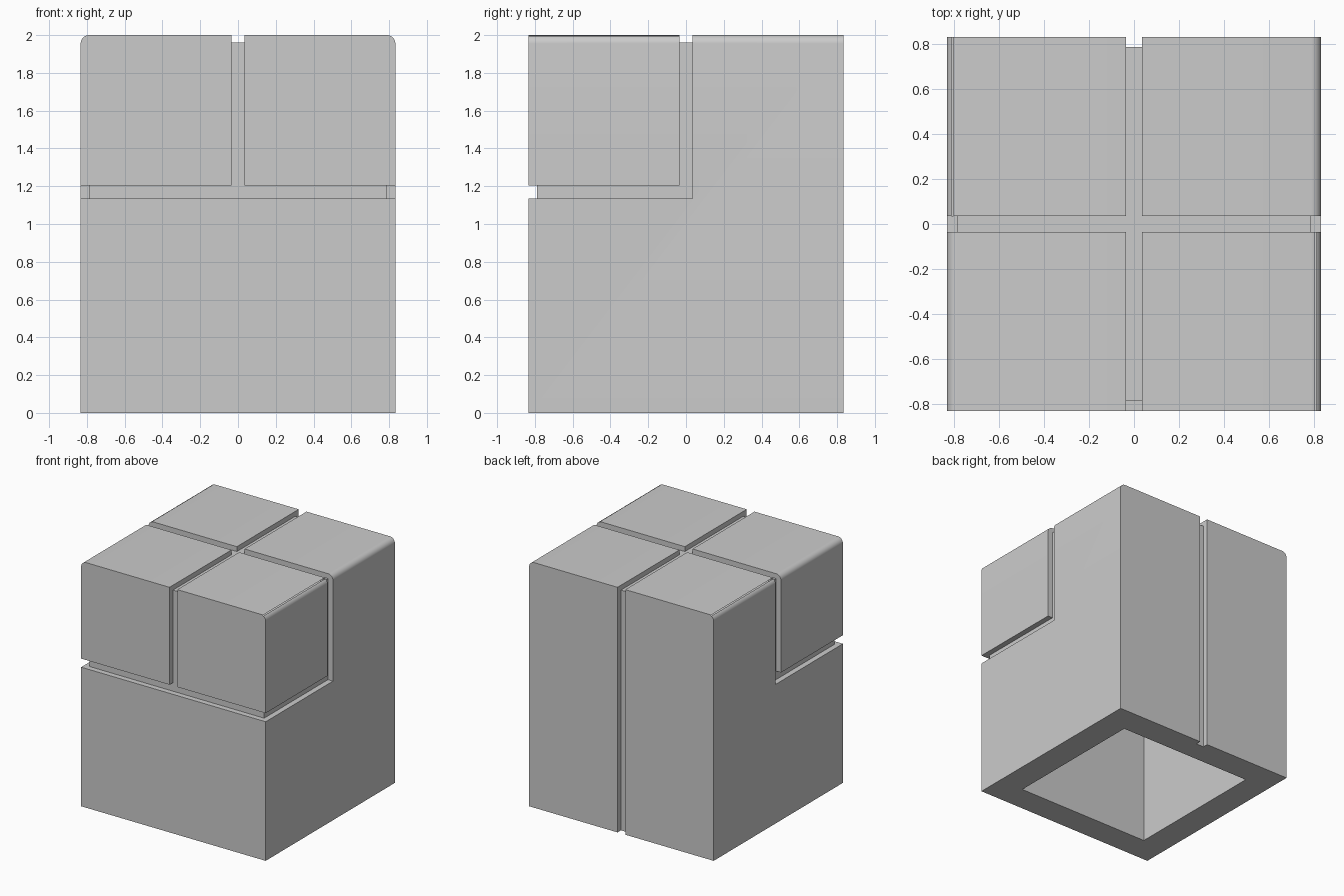
import bpy, bmesh

if "Cube" in bpy.data.objects:
    bpy.data.objects.remove(bpy.data.objects["Cube"])

H = 0.833      # half width of the block
F = 0.788      # distance from the centre to the groove floors
G = 0.035      # half width of a groove
OUT = 0.95     # cutters reach past the surface
TOP = 2.0
TOP_FLOOR = 1.96
LOW, HIGH = 1.135, 1.205   # horizontal groove


def box(name, lo, hi):
    """Box between two corners."""
    bm = bmesh.new()
    bmesh.ops.create_cube(bm, size=1)
    for v in bm.verts:
        v.co = [hi[i] if v.co[i] > 0 else lo[i] for i in range(3)]
    mesh = bpy.data.meshes.new(name)
    bm.to_mesh(mesh)
    bm.free()
    obj = bpy.data.objects.new(name, mesh)
    bpy.context.collection.objects.link(obj)
    return obj


# Grey material
grey = bpy.data.materials.new("light grey")
grey.use_nodes = True
grey.diffuse_color = (0.6, 0.6, 0.6, 1)
grey.node_tree.nodes["Principled BSDF"].inputs["Base Color"].default_value = grey.diffuse_color

# Main block, rounded along its two upper side edges
block = box("grooved_block", (-H, -H, 0), (H, H, TOP))
bm = bmesh.new()
bm.from_mesh(block.data)
edges = [e for e in bm.edges
         if all(v.co.z > 1 for v in e.verts) and e.verts[0].co.x == e.verts[1].co.x]
bmesh.ops.bevel(bm, geom=edges, offset=0.045, segments=8, profile=0.5, affect='EDGES')
bm.to_mesh(block.data)
bm.free()
block.data.materials.append(grey)

# Cutters: hollow underside, top cross, front and back grooves
cutters = [
    box("cavity_cutter", (-0.61, -0.61, -0.1), (0.61, 0.61, 1.78)),
    box("top_long_cutter", (-G, -OUT, TOP_FLOOR), (G, OUT, 2.1)),
    box("top_cross_cutter", (-OUT, -G, TOP_FLOOR), (OUT, G, 2.1)),
    box("back_cutter", (-G, F, -0.1), (G, OUT, 2.1)),
    box("front_upright_cutter", (-G, -OUT, LOW), (G, -F, 2.1)),
    box("front_level_cutter", (-OUT, -OUT, LOW), (OUT, -F, HIGH)),
]
# L-shaped groove on each side
for side, x0, x1 in (("left", F, OUT), ("right", -OUT, -F)):
    cutters.append(box(side + "_upright_cutter", (x0, -G, LOW), (x1, G, 2.1)))
    cutters.append(box(side + "_level_cutter", (x0, -OUT, LOW), (x1, G, HIGH)))

for cutter in cutters:
    mod = block.modifiers.new(cutter.name, 'BOOLEAN')
    mod.operation = 'DIFFERENCE'
    mod.solver = 'EXACT'
    mod.object = cutter

# Bake the cuts and discard the cutters
bpy.context.view_layer.update()
depsgraph = bpy.context.evaluated_depsgraph_get()
result = bpy.data.meshes.new_from_object(block.evaluated_get(depsgraph))
block.modifiers.clear()
block.data = result
for cutter in cutters:
    bpy.data.objects.remove(cutter)

bpy.ops.object.select_all(action='DESELECT')
block.select_set(True)
bpy.context.view_layer.objects.active = block
bpy.ops.object.shade_smooth_by_angle(angle=0.5)
